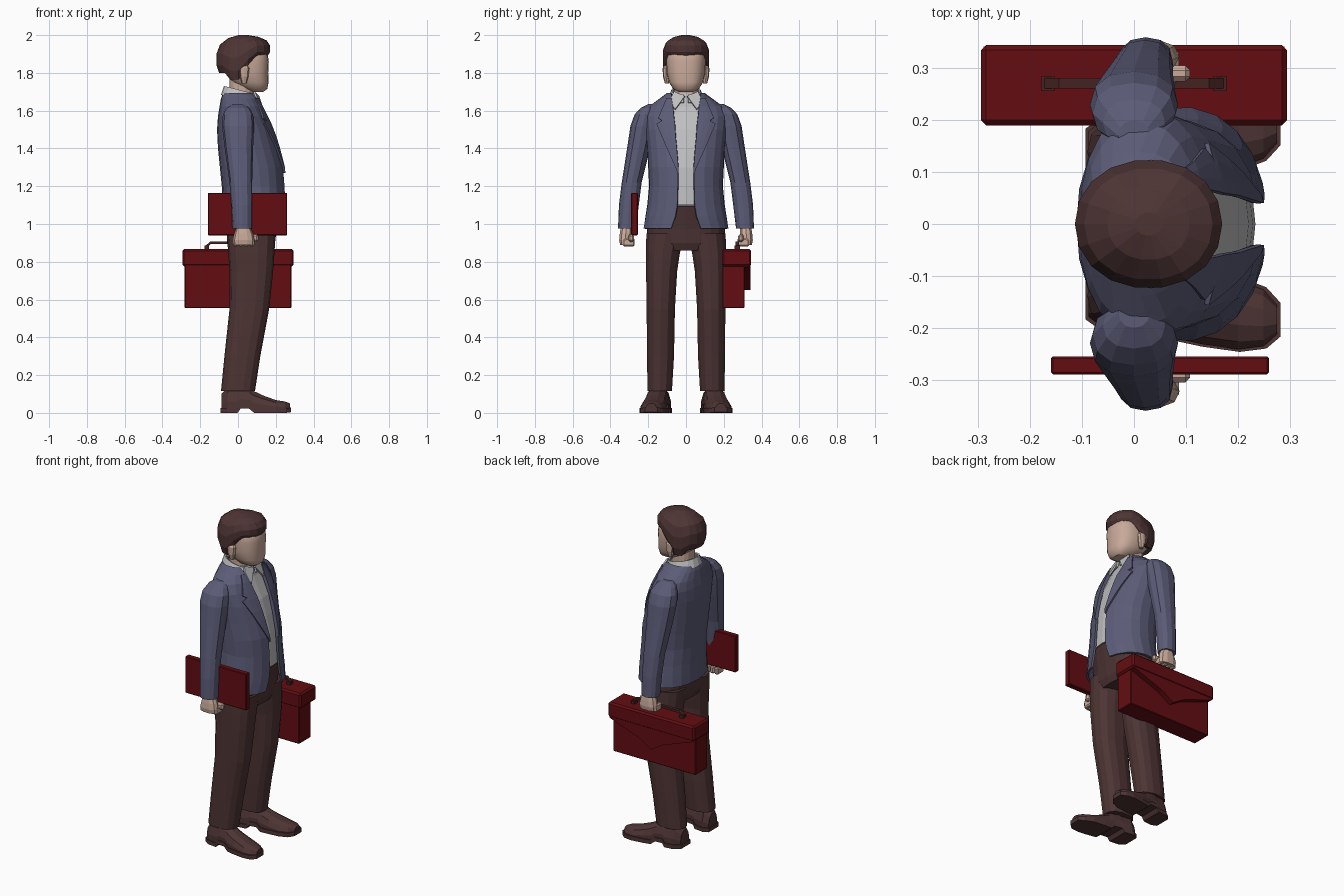
import bpy, bmesh, math

if "Cube" in bpy.data.objects:
    bpy.data.objects.remove(bpy.data.objects["Cube"])

def material(name, r, g, b):
    m = bpy.data.materials.new(name)
    m.diffuse_color = (r, g, b, 1)
    m.use_nodes = True
    m.node_tree.nodes["Principled BSDF"].inputs["Base Color"].default_value = m.diffuse_color
    return m

NAVY = material("jacket blue", 0.105, 0.105, 0.185)
WHITE = material("shirt white", 0.52, 0.52, 0.53)
SKIN = material("skin", 0.58, 0.40, 0.32)
BROWN = material("dark brown", 0.075, 0.034, 0.034)
RED = material("case red", 0.125, 0.004, 0.006)
GRIP = material("handle brown", 0.06, 0.016, 0.016)

def make(name, verts, faces, mat, solid=0, offset=0, bevel=0):
    me = bpy.data.meshes.new(name)
    me.from_pydata(verts, [], faces)
    bm = bmesh.new()
    bm.from_mesh(me)
    bmesh.ops.recalc_face_normals(bm, faces=bm.faces)
    bm.to_mesh(me)
    bm.free()
    me.materials.append(mat)
    ob = bpy.data.objects.new(name, me)
    bpy.context.collection.objects.link(ob)
    if solid:
        md = ob.modifiers.new("thickness", 'SOLIDIFY')
        md.thickness, md.offset = solid, offset
    if bevel:
        md = ob.modifiers.new("bevel", 'BEVEL')
        md.width, md.segments = bevel, 1
    return ob

def loft(name, rings, mat, closed=True, caps=True, **kw):
    n = len(rings[0])
    verts = [p for r in rings for p in r]
    faces = []
    for i in range(len(rings) - 1):
        for j in range(n if closed else n - 1):
            k = (j + 1) % n
            faces.append((i*n + j, i*n + k, (i+1)*n + k, (i+1)*n + j))
    if caps:
        faces += [tuple(range(n)), tuple(range((len(rings)-1)*n, len(rings)*n))]
    return make(name, verts, faces, mat, **kw)

def ring(z, x0, x1, y0, y1, n=16, p=2.3, w=None, tilt=0):
    """Superellipse ring; w leaves a front opening of half-width w."""
    cx, rx, cy, ry = (x0+x1)/2, (x1-x0)/2, (y0+y1)/2, (y1-y0)/2
    a0 = 0 if w is None else math.asin(min(1, w/ry) ** (p/2))
    out = []
    for i in range(n if w is None else n + 1):
        a = a0 + (2*math.pi - 2*a0) * i / n
        c, s = math.cos(a), math.sin(a)
        x = cx + rx*math.copysign(abs(c)**(2/p), c)
        out.append((x, cy + ry*math.copysign(abs(s)**(2/p), s), z - tilt*x))
    return out

def box(name, x0, x1, y0, y1, z0, z1, mat, bevel=0):
    a = [(x0, y0, z0), (x1, y0, z0), (x1, y1, z0), (x0, y1, z0)]
    return loft(name, [a, [(x, y, z1) for x, y, _ in a]], mat, bevel=bevel)

# Jacket body: z, back x, front x, half width, half opening
JACKET = [(0.975, -.075, .250, .220, .078), (1.04, -.075, .250, .210, .055),
          (1.10, -.075, .248, .200, .045), (1.20, -.08, .243, .190, .042),
          (1.30, -.09, .235, .195, .042), (1.40, -.10, .210, .200, .052),
          (1.50, -.105, .180, .210, .060), (1.57, -.10, .145, .215, .066),
          (1.62, -.092, .122, .190, .070), (1.66, -.085, .112, .135, .074),
          (1.69, -.075, .100, .095, .076)]
loft("jacket_body", [ring(z, a, b, -h, h, 20, 2.2, w) for z, a, b, h, w in JACKET],
     NAVY, closed=False, caps=False, solid=.012)
# Shirt under the jacket
loft("shirt", [ring(z, a+.02, b-.014, -h+.02, h-.02, 20, 2.2)
               for z, a, b, h, w in JACKET[2:]], WHITE)

def surface_x(y, z):
    for q, r in zip(JACKET, JACKET[1:]):
        if q[0] <= z <= r[0]:
            t = (z - q[0]) / (r[0] - q[0])
            a, b, h = (q[i] + t*(r[i] - q[i]) for i in (1, 2, 3))
            return (a+b)/2 + (b-a)/2 * (1 - min(.95, abs(y)/h)**2.2)**(1/2.2)

# Lapels: z, inner y, outer y
LAPEL = [(1.665, .075, .10), (1.62, .068, .12), (1.56, .062, .145), (1.545, .06, .125),
         (1.53, .058, .155), (1.46, .054, .125), (1.40, .048, .10), (1.30, .04, .055), (1.27, .04, .044)]

for s, side in ((1, "left"), (-1, "right")):
    def flip(rings):
        return [[(x, s*y, z) for x, y, z in r] for r in rings]

    rows = []
    for z, a, b in LAPEL:
        ys = [a + (b - a)*i/3 for i in range(4)]
        rows.append([(surface_x(y, z) + .01, y, z) for y in ys])
    loft(side + "_lapel", flip(rows), NAVY, closed=False, caps=False, solid=.012)

    # Sleeve
    arm = [(.975, -.03, .075, .265, .36), (1.10, -.035, .075, .25, .355),
           (1.22, -.045, .075, .235, .34), (1.40, -.07, .08, .19, .312),
           (1.52, -.085, .085, .165, .294), (1.58, -.08, .08, .155, .272),
           (1.615, -.06, .06, .15, .24), (1.635, -.03, .03, .14, .20)]
    loft(side + "_sleeve", flip([ring(*r, n=12) for r in arm]), NAVY)

    # Fist with curled fingers and thumb
    hand = [(.99, -.005, .06, .285, .345), (.95, -.02, .08, .285, .352),
            (.915, -.028, .088, .29, .355), (.89, -.025, .085, .298, .35)]
    loft(side + "_palm", flip([ring(*r, n=10) for r in hand]), SKIN)
    for i in range(4):
        x = -.027 + .029*i
        ya, yb = sorted((s*.272, s*.335))
        box(f"{side}_finger_{i+1}", x, x+.027, ya, yb, .882, .925, SKIN, .007)
    ya, yb = sorted((s*.275, s*.305))
    box(side + "_thumb", .05, .108, ya, yb, .905, .945, SKIN, .009)

    # Trouser leg
    leg = [(.115, -.09, .09, .073, .205), (.30, -.072, .118, .062, .208),
           (.55, -.045, .165, .057, .21), (.75, -.045, .186, .045, .213),
           (.85, -.052, .193, .03, .214), (.95, -.06, .20, 0, .212)]
    loft(side + "_trouser_leg", flip([ring(*r, n=14, p=2.4) for r in leg]), BROWN)

    # Shoe: x, half width, top z, bottom z
    shoe = [(-.088, .042, .10, 0), (-.055, .062, .135, 0), (0, .062, .135, 0),
            (.015, .061, .135, .022), (.06, .06, .128, .022), (.085, .062, .115, 0),
            (.13, .066, .093, 0), (.20, .067, .068, 0), (.25, .054, .06, 0),
            (.276, .028, .05, .004)]
    prof = [(-1, 0), (-1, .4), (-.78, .78), (-.3, 1), (.3, 1), (.78, .78), (1, .4), (1, 0)]
    upper, sole = [], []
    for x, h, t, b in shoe:
        yc = .142 + .13*(x + .05)
        upper.append([(x, yc + h*u, b + .01 + (t - b - .01)*v) for u, v in prof])
        xs = .08 + (x - .08)*1.03
        sole.append([(xs, yc + (h+.005)*u, b + .025*v)
                     for u, v in ((-1, 0), (-1, 1), (1, 1), (1, 0))])
    loft(side + "_shoe", flip(upper), BROWN)
    loft(side + "_shoe_sole", flip(sole), BROWN)

    # Collar flap and ear
    flap = [(.108, .006, 1.675), (.085, .062, 1.70), (.104, .085, 1.655), (.132, .058, 1.605)]
    make(side + "_collar_flap", flip([flap])[0], [(0, 1, 2, 3)], WHITE, solid=.01)
    ear = [(1.745, .02, .045, .09, .112), (1.78, .01, .055, .09, .122),
           (1.825, .005, .06, .09, .124), (1.84, .015, .05, .09, .115)]
    loft(side + "_ear", flip([ring(*r, n=8) for r in ear]), SKIN)

# Trouser hips
hips = [(.86, -.045, .18, -.15, .15), (.90, -.058, .196, -.208, .208),
        (.97, -.06, .205, -.207, .207), (1.095, -.055, .232, -.18, .18)]
loft("trouser_hips", [ring(*r, n=20, p=2.3) for r in hips], BROWN)

# Neck, head and collar
loft("neck", [ring(z, -.045, x, -.063, .063, 14) for z, x in ((1.62, .085), (1.78, .08))], SKIN)
head = [(1.70, .07, .135, -.04, .04), (1.715, .03, .155, -.068, .068),
        (1.75, -.03, .162, -.090, .090), (1.80, -.07, .160, -.102, .102),
        (1.86, -.08, .163, -.105, .105), (1.90, -.08, .157, -.103, .103),
        (1.95, -.05, .12, -.08, .08)]
face = loft("head", [ring(*r, n=24, p=2.5) for r in head], SKIN)
for f in face.data.polygons:
    f.use_smooth = len(f.vertices) == 4
loft("collar", [ring(1.665, -.085, .115, -.092, .092, 16, 2.2, .012, .2),
                ring(1.71, -.07, .102, -.073, .073, 16, 2.2, .012, .27)],
     WHITE, closed=False, caps=False, solid=.01)

# Hair cap: hairline height depends on how far forward it is
def hairline(x):
    return 1.888 if x > .095 else 1.84 if x > .05 else 1.80 if x < -.07 else 1.765

cap = []
for h, k in ((0, .9), (.2, 1), (.5, 1), (.75, .87), (.92, .56), (1, .18)):
    cap.append([(.028 + (x - .028)*k, y*k, hairline(x) + (2 - hairline(x))*h)
                for x, y, _ in ring(0, -.114, .17, -.124, .124, 18, 2.1)])
loft("hair", cap[::-1] + [[(.028 + (x - .028)*.8, y*.8, z + .01) for x, y, z in cap[0]]],
     BROWN, caps=False)
make("hair_crown", cap[-1], [tuple(range(18))], BROWN)

# Folder under the right arm
box("folder", -.16, .26, -.29, -.255, .94, 1.165, RED, .004)

# Briefcase with lid and pointed flap
box("briefcase_body", -.283, .283, .193, .31, .555, .80, RED, .004)
box("briefcase_lid", -.295, .295, .19, .345, .775, .868, RED, .01)
flap = [(-.29, .79), (-.28, .772), (-.08, .70), (0, .65), (.08, .70), (.28, .772), (.29, .79)]
loft("briefcase_flap", [[(x, y, z) for x, z in flap] for y in (.30, .342)], RED)
for s in (1, -1):
    xa, xb = sorted((s*.153, s*.178))
    box("handle_mount", xa, xb, .256, .285, .862, .885, GRIP)
path = [(-.172, .87), (-.145, .893), (.145, .893), (.172, .87)]
loft("briefcase_handle", [[(x, .261, z), (x, .281, z), (x, .281, z+.015), (x, .261, z+.015)]
                          for x, z in path], GRIP)
